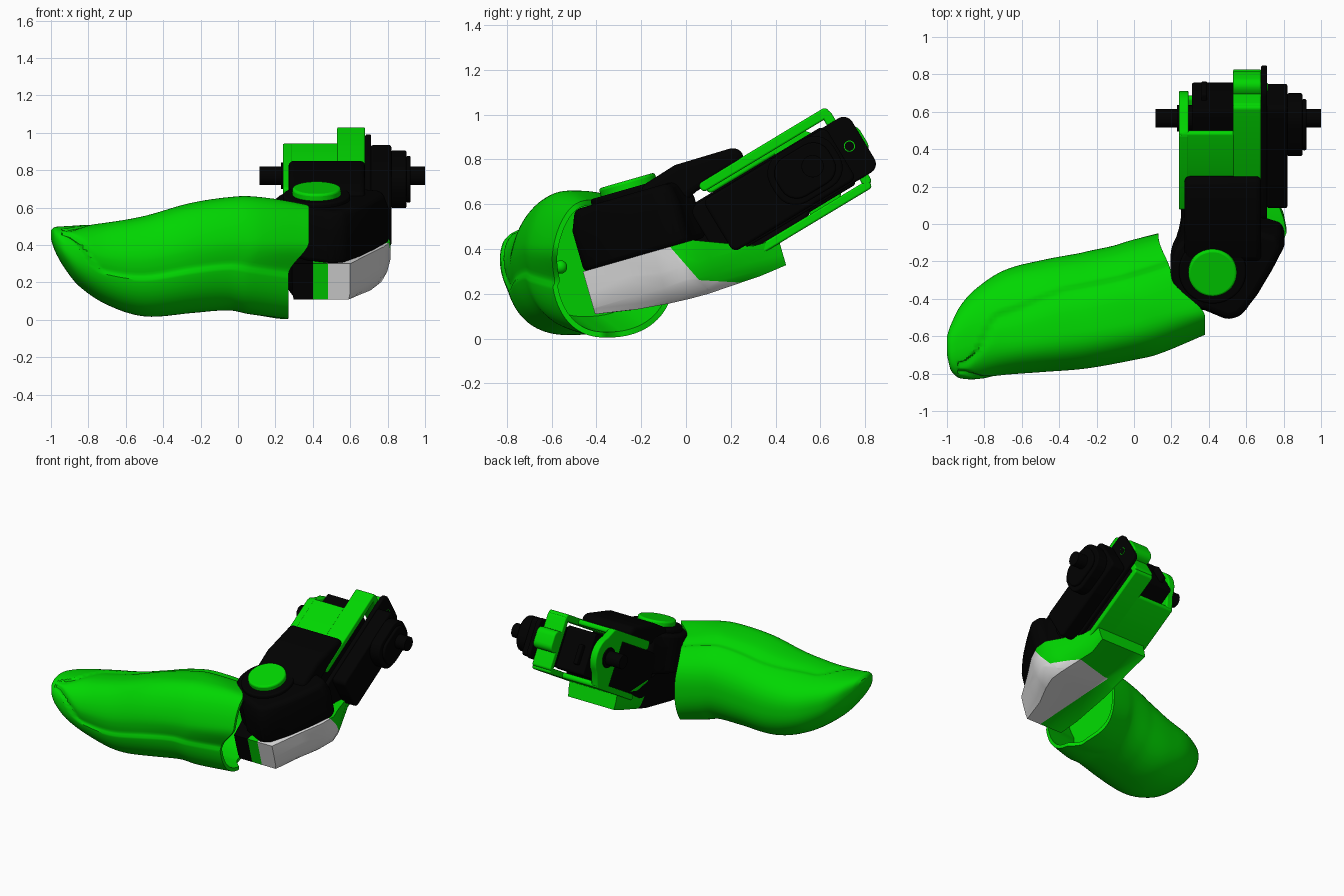
import bpy, bmesh, math
from mathutils import Matrix

cube = bpy.data.objects.get("Cube")
if cube:
    bpy.data.objects.remove(cube, do_unlink=True)


def material(name, col):
    m = bpy.data.materials.new(name)
    m.diffuse_color = (*col, 1)
    m.use_nodes = True
    m.node_tree.nodes["Principled BSDF"].inputs["Base Color"].default_value = (*col, 1)
    return m


GREEN = material("bright green", (0.0002, 0.68, 0.0002))
BLACK = material("black", (0.0002, 0.0002, 0.0002))
WHITE = material("white", (0.75, 0.75, 0.75))
FORE, UPPER = math.radians(16), math.radians(31)   # pitch of forearm and upper arm


def finish(name, bm, mats, pitch=0, bevel=0, segs=3):
    """Turn a bmesh into a smooth-shaded object, pitched about x."""
    bmesh.ops.recalc_face_normals(bm, faces=bm.faces)
    me = bpy.data.meshes.new(name)
    bm.transform(Matrix.Rotation(pitch, 4, 'X'))
    bm.to_mesh(me)
    bm.free()
    ob = bpy.data.objects.new(name, me)
    bpy.context.collection.objects.link(ob)
    for m in mats:
        me.materials.append(m)
    if bevel:
        mod = ob.modifiers.new("bevel", 'BEVEL')
        mod.width, mod.segments = bevel, segs
        mod.limit_method, mod.angle_limit = 'ANGLE', math.radians(28)
    bpy.ops.object.select_all(action='DESELECT')
    ob.select_set(True)
    bpy.context.view_layer.objects.active = ob
    bpy.ops.object.shade_smooth_by_angle(angle=math.radians(38))
    return ob


def loft(rings):
    """Skin a list of closed rings and cap both ends."""
    bm = bmesh.new()
    vs = [[bm.verts.new(p) for p in r] for r in rings]
    n = len(rings[0])
    for a, b in zip(vs, vs[1:]):
        for i in range(n):
            bm.faces.new((a[i], a[(i + 1) % n], b[(i + 1) % n], b[i]))
    bm.faces.new(vs[0])
    bm.faces.new(vs[-1])
    return bm


def slab(name, pts, x0, x1, mat, pitch=UPPER, bevel=0.008):
    """Side profile (along, up) extruded across x."""
    return finish(name, loft([[(x, a, b) for a, b in pts] for x in (x0, x1)]), [mat], pitch, bevel)


def rounded(s0, s1, n0, n1, r, k=5):
    """Rounded rectangle outline."""
    pts = []
    for cx, cy, a0 in ((s1 - r, n1 - r, 0), (s0 + r, n1 - r, 90), (s0 + r, n0 + r, 180), (s1 - r, n0 + r, 270)):
        for i in range(k + 1):
            a = math.radians(a0 + 90 * i / k)
            pts.append((cx + r * math.cos(a), cy + r * math.sin(a)))
    return pts


def disc(name, cx, cu, r, w0, w1, mat, bevel):
    ring = [(cx + r * math.cos(t * math.tau / 48), cu + r * math.sin(t * math.tau / 48)) for t in range(48)]
    return finish(name, loft([[(x, u, w) for x, u in ring] for w in (w0, w1)]), [mat], FORE, bevel)


# ---- Hand shell: x, y low, y high, z low, z high
ST = [(-1.0, -.70, -.60, .43, .48), (-.98, -.78, -.54, .37, .495), (-.93, -.825, -.44, .28, .50),
      (-.85, -.83, -.35, .18, .505), (-.7, -.81, -.25, .08, .52), (-.5, -.795, -.195, .018, .555),
      (-.25, -.775, -.15, .035, .625), (0, -.73, -.115, .05, .66), (.13, -.70, -.09, .03, .655),
      (.38, -.60, -.05, .005, .62)]


def station(i, t):
    """Smooth cubic interpolation between stations."""
    a, b = ST[i], ST[i + 1]
    h = b[0] - a[0]
    out = [a[0] + h * t]
    for k in range(1, 5):
        def slope(j):
            p, q = ST[max(j - 1, 0)], ST[min(j + 1, len(ST) - 1)]
            return (q[k] - p[k]) / (q[0] - p[0])
        d = (b[k] - a[k]) / h
        m0, m1 = (max(-3 * abs(d), min(3 * abs(d), slope(j))) for j in (i, i + 1))
        out.append((2*t**3 - 3*t*t + 1) * a[k] + (t**3 - 2*t*t + t) * h * m0
                   + (3*t*t - 2*t**3) * b[k] + (t**3 - t*t) * h * m1)
    return out


def ramp(v, a, b):
    t = max(0, min(1, (v - a) / (b - a)))
    return t * t * (3 - 2 * t)


def hand_ring(st, scale=1.0):
    x, y0, y1, z0, z1 = st
    tip = ramp(-x, .72, .93)
    rear = 60 + 12 * ramp(-x, .3, .75) + 50 * tip       # seam angles of the top plate
    front = 189 - 42 * tip
    pts = []
    for i in range(144):
        deg = i * 2.5
        a = math.radians(deg)
        c, s = math.cos(a), math.sin(a)
        f = scale
        if x > -.94:     # plate sits inside a raised rim: steep on the rim side, gentle on the plate side
            dips = [math.exp(-(d / (10 if d > 0 else 2)) ** 2) for d in (deg - rear, front - deg)]
            f -= (.045 + .04 * tip) * max(dips)
        y = (y0 + y1) / 2 + f * (y1 - y0) / 2 * math.copysign(abs(c) ** .87, c)
        z = (z0 + z1) / 2 + f * (z1 - z0) / 2 * math.copysign(abs(s) ** .87, s)
        y -= (.06 * abs(s) + .03 * s) * ramp(x, -1, -.6) * (1 - abs(c))   # lean towards the front
        end = .38 - .18 * ramp(y, -.5, -.28) - .07 * ramp(y, -.28, -.06)
        end = min(end, .27 + .11 * ramp(z, .24, .42))
        pts.append((x if x < -.3 else -.3 + (x + .3) * (end + .3) / .68, y, z))
    return pts


rings = [hand_ring(station(i, j / 7)) for i in range(len(ST) - 1) for j in range(7)]
rings += [hand_ring(ST[-1]), hand_ring(ST[-1], .92), hand_ring(ST[7], .84)]   # hollow wrist end
finish("hand_shell", loft(rings), [GREEN])
bm = bmesh.new()
bmesh.ops.create_uvsphere(bm, u_segments=20, v_segments=12, radius=.03,
                          matrix=Matrix.Translation((.235, -.56, .32)))
finish("hand_pin", bm, [GREEN])

# ---- Forearm upper body
body = [(.27, -.2), (.36, -.3), (.5, -.36), (.57, -.34), (.66, -.22), (.74, -.08), (.81, .06), (.79, .13),
        (.7, .16), (.64, .21), (.26, .21), (.24, .1), (.21, 0)]
bm = loft([[(.5 + (x - .5) * k, u * k, w) for x, u in body] for w, k in ((.41, 1), (.6, 1), (.69, .9))])
finish("forearm_body", bm, [BLACK], FORE, .025)
slab("elbow_cover", [(-.2, .55), (-.2, .68), (-.05, .775), (.2, .85), (.24, .85), (.265, .8), (.02, .64), (0, .55)],
     .27, .68, BLACK, 0, .035)
slab("elbow_hub", rounded(.25, .78, .18, .5, .06), .25, .6, BLACK, bevel=.015)

# ---- Wrist joint discs
disc("wrist_joint", .42, -.06, .225, .42, .685, BLACK, .02)
disc("wrist_ring", .42, -.06, .18, .68, .715, BLACK, .01)
disc("wrist_button", .42, -.06, .13, .70, .752, GREEN, .012)

# ---- Forearm lower shell, split into colour areas
lower = [(.29, -.36), (.6, -.36), (.7, -.17), (.78, -.03), (.815, .07), (.8, .15), (.7, .4), (.66, .52), (.27, .52),
         (.25, .4), (.25, .1), (.25, -.2)]


def shell_ring(w, k, bottom=False):
    pts = []
    for x, u in lower:
        j = k if -.3 < u < .45 else 1 - (1 - k) * .2
        pts.append((.45 + (x - .45) * j, u, w + (.2 * (u - .15) ** 2 if bottom else 0)))
    return pts


bm = loft([shell_ring(.165, .78, True), shell_ring(.19, .87, True), shell_ring(.245, .95), shell_ring(.315, 1),
           [(x, min(u, .42), .415 - .1 * (u > .3)) for x, u in lower]])
CUTS = [((.48, -.36, 0), (1, .2, 0)),      # inner edge of the white panel
        ((.4, 0, 0), (1, 0, 0)), ((0, .2, 0), (0, 1, 0)),   # black side panel
        ((0, .239, 0), (0, 1, .47)),       # slanted end of the white panel
        ((0, 0, .28), (0, .35, 1))]        # white underside limit
for co, no in CUTS:
    bmesh.ops.bisect_plane(bm, geom=bm.verts[:] + bm.edges[:] + bm.faces[:], plane_co=co, plane_no=no)
bmesh.ops.recalc_face_normals(bm, faces=bm.faces)
for f in bm.faces:
    c = f.calc_center_median()
    if c.x + .2 * (c.y + .36) > .48 and (c.y + .47 * c.z < .239 or c.z + .35 * c.y < .28):
        f.material_index = 1
    elif c.x < .4 and c.y < .2 and f.normal.z > -.6:
        f.material_index = 2
finish("forearm_shell", bm, [GREEN, WHITE, BLACK], FORE)

# ---- Upper arm bracket: hollow beam, floor, top plate and side arm
slab("beam_top_rail", rounded(.4, 1.07, .52, .566, .02), .53, .68, GREEN)
slab("beam_bottom_rail", rounded(.42, 1.063, .15, .19, .018), .53, .68, GREEN)
slab("beam_end_wall", rounded(1.03, 1.075, .17, .55, .02), .53, .68, GREEN)
slab("beam_end_boss", rounded(1.04, 1.145, .29, .44, .045), .53, .68, GREEN)
slab("bracket_floor", rounded(.42, .9, .15, .19, .018), .24, .6, GREEN)
slab("bracket_top_plate", rounded(.6, .905, .525, .562, .015), .25, .56, GREEN)
slab("side_arm_rail", rounded(.42, .9, .5, .564, .02), .24, .292, GREEN)
slab("side_arm_tab", [(.76, .16), (.9, .16)]
     + [(.881 + .147 * math.cos(math.radians(a)), .369 + .147 * math.sin(math.radians(a))) for a in range(-60, 61, 15)]
     + [(.9, .56), (.76, .56)], .24, .292, GREEN)

# ---- Motor and its output shafts
slab("motor_flange", rounded(.31, 1.135, .21, .493, .045), .68, .712, BLACK)
slab("motor_case", rounded(.38, 1.02, .22, .49, .03), .71, .82, BLACK, bevel=.012)
slab("motor_core", rounded(.6, 1.01, .2, .5, .02), .31, .54, BLACK)
slab("motor_peg", rounded(1.0, 1.05, .26, .4, .01), .36, .39, BLACK)
slab("motor_screw_ring", rounded(1.043, 1.093, .336, .386, .0249, 6), .71, .714, GREEN, bevel=0)
slab("motor_screw", rounded(1.047, 1.089, .34, .382, .0209, 6), .71, .716, BLACK, bevel=0)
for n, (s, u, x0, x1) in enumerate([(.165, .125, .82, .9), (.135, .1, .9, .922)]):
    slab(f"motor_cap_{n + 1}", rounded(.842 - s, .842 + s, .37 - u, .37 + u, u * .8), x0, x1, BLACK)
for side, x0, x1 in (("left", .9, 1.0), ("right", .115, .32)):
    slab(f"{side}_shaft", rounded(.831, .931, .319, .419, .0499, 6), x0, x1, BLACK, bevel=.004)
slab("right_shaft_collar", rounded(.811, .951, .299, .439, .0699, 6), .23, .32, BLACK)
